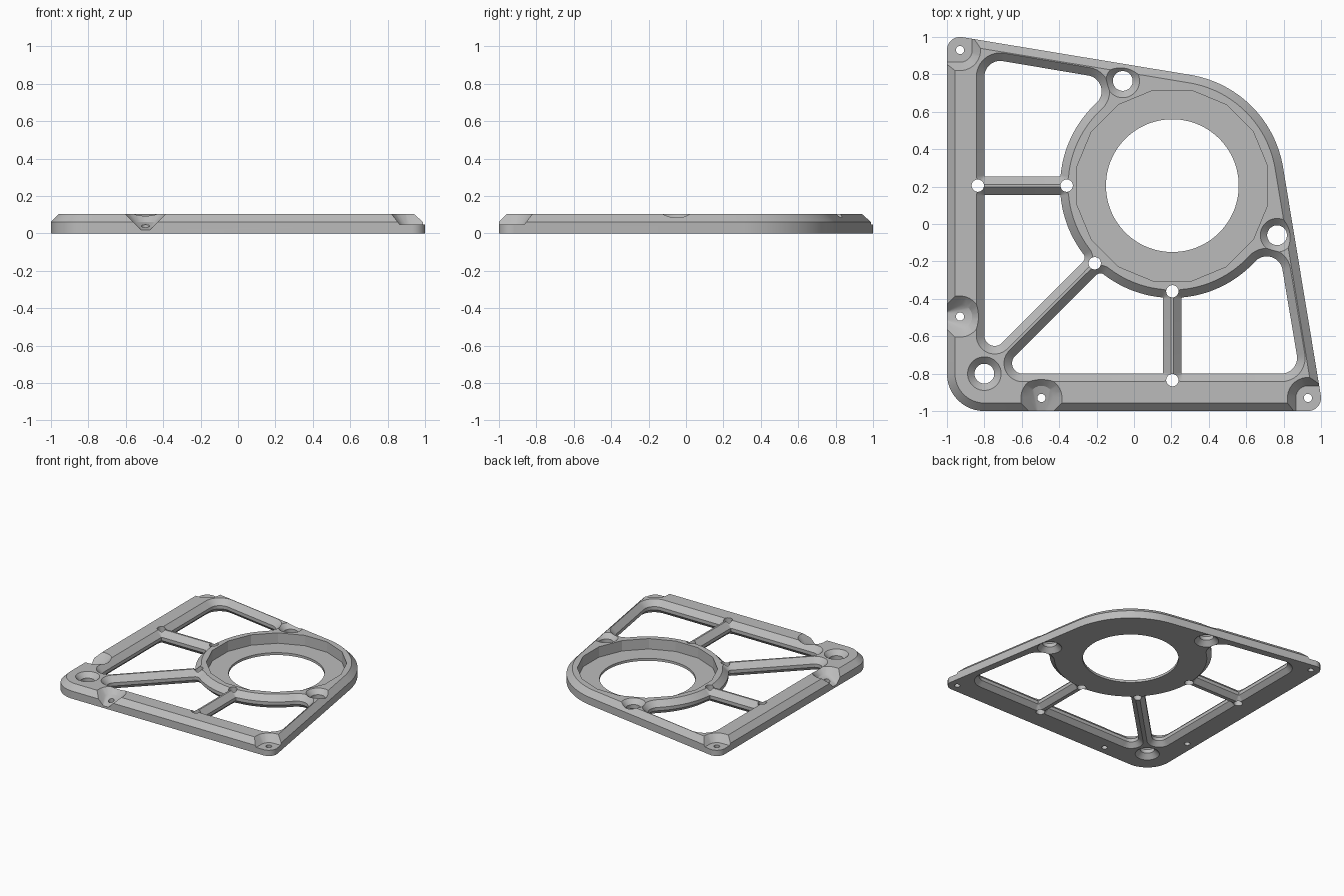
import bpy
import bmesh
import math
from mathutils import Vector

TOP = 0.105        # plate thickness
EDGE = 0.062       # height where the top chamfer starts
CH = TOP - EDGE    # chamfer width
HUB = 0.205        # hub centre on both axes
RING = 0.6         # hub ring radius
EPS = 0.01

cube = bpy.data.objects.get("Cube")
if cube:
    bpy.data.objects.remove(cube, do_unlink=True)

grey = bpy.data.materials.new("light grey")
grey.use_nodes = True
tone = (0.5, 0.5, 0.5, 1)
grey.diffuse_color = tone
grey.node_tree.nodes["Principled BSDF"].inputs["Base Color"].default_value = tone


def belt(circles, grow, steps=14):
    """Closed outline around tangent circles; a negative radius bends inward."""
    cs = [(Vector((x, y)), r + grow) for x, y, r in circles]

    def normal(a, b):
        d = b[0] - a[0]
        ratio = max(-1, min(1, (a[1] - b[1]) / d.length))
        return math.atan2(d.y, d.x) - math.acos(ratio)

    pts = []
    for i, (c, r) in enumerate(cs):
        start = normal(cs[i - 1], cs[i])
        sweep = (normal(cs[i], cs[(i + 1) % len(cs)]) - start) % math.tau
        if r < 0:
            sweep -= math.tau
        for k in range(steps + 1):
            a = start + sweep * k / steps
            pts.append((c.x + r * math.cos(a), c.y + r * math.sin(a)))
    return pts


def ring(x, y, r, n=32):
    return [(x + r * math.cos(math.tau * (k + 0.5) / n),
             y + r * math.sin(math.tau * (k + 0.5) / n)) for k in range(n)]


def swap(pts):
    """Mirror across the diagonal and keep the winding."""
    return [(p[1], p[0]) + tuple(p[2:]) for p in reversed(pts)]


def add_object(name, bm):
    bmesh.ops.recalc_face_normals(bm, faces=bm.faces[:])
    mesh = bpy.data.meshes.new(name)
    bm.to_mesh(mesh)
    bm.free()
    mesh.materials.append(grey)
    obj = bpy.data.objects.new(name, mesh)
    bpy.context.collection.objects.link(obj)
    return obj


def loft(name, levels):
    """Solid through stacked outlines given as (height, points)."""
    bm = bmesh.new()
    rows = [[bm.verts.new((x, y, z)) for x, y in pts] for z, pts in levels]
    n = len(rows[0])
    for low, high in zip(rows, rows[1:]):
        for i in range(n):
            j = (i + 1) % n
            bm.faces.new((low[i], low[j], high[j], high[i]))
    caps = [bm.faces.new(rows[0][::-1]), bm.faces.new(rows[-1])]
    bmesh.ops.triangulate(bm, faces=caps)
    return add_object(name, bm)


def hull(name, pts):
    bm = bmesh.new()
    for p in pts:
        bm.verts.new(p)
    res = bmesh.ops.convex_hull(bm, input=bm.verts[:])
    loose = [v for v in bm.verts if not v.link_faces]
    bmesh.ops.delete(bm, geom=loose, context='VERTS')
    return add_object(name, bm)


# Plate body with chamfered top rim
outline = [(-0.8, -0.8, 0.2), (0.93, -0.93, 0.07),
           (HUB, HUB, RING), (-0.93, 0.93, 0.07)]
plate = loft("frame_plate", [(0, belt(outline, 0, 24)),
                             (EDGE, belt(outline, 0, 24)),
                             (TOP, belt(outline, -CH, 24))])
cutters = []

# Four windows between the spokes, chamfered above and below
hub = (HUB, HUB, -RING)
upper = [(-0.715, 0.787, 0.085), (-0.795, 0.26, 0.005),
         (-0.3975, 0.26, 0.005), hub, (-0.258, 0.71, 0.085)]
middle = [(-0.795, 0.15, 0.005), (-0.745, -0.597, 0.055),
          (-0.294, -0.18, 0.03), hub, (-0.3975, 0.15, 0.005)]
LOW = 0.035
for path in (upper, middle, swap(upper), swap(middle)):
    cutters.append(loft("window_cutter", [
        (-EPS, belt(path, LOW + EPS)), (LOW, belt(path, 0)),
        (EDGE, belt(path, 0)), (TOP + EPS, belt(path, CH + EPS))]))

# Hub recess with sixteen sides, and its round opening
cutters.append(loft("recess_cutter", [(0.02, ring(HUB, HUB, 0.52, 16)),
                                      (TOP + EPS, ring(HUB, HUB, 0.52, 16))]))
cutters.append(loft("opening_cutter", [(-EPS, ring(HUB, HUB, 0.355, 80)),
                                       (TOP, ring(HUB, HUB, 0.355, 80))]))

# Mounting holes countersunk on both sides
SINK = 0.037
for x, y in ((-0.8, -0.8), (-0.06, 0.765), (0.765, -0.06)):
    cutters.append(loft("mount_cutter", [
        (-EPS, ring(x, y, 0.09 + EPS)), (SINK, ring(x, y, 0.053)),
        (TOP - SINK, ring(x, y, 0.053)), (TOP + EPS, ring(x, y, 0.09 + EPS))]))


# Screw pockets: sloped walls around a flat floor
def funnel(x, y, floor):
    slope = 0.045 / (TOP - floor)
    high = 0.065 + slope * (TOP + EPS - floor)
    return ([(*p, floor) for p in ring(x, y, 0.065)]
            + [(*p, TOP + EPS) for p in ring(x, y, high)])


def corner_pocket():
    pts = []
    for dx in (0, -0.2):
        for dy in (0, 0.2):
            pts += funnel(-0.93 + dx, 0.93 + dy, 0.047)
    return pts


def side_pocket():
    y, floor, out = -0.495, 0.06, -1.01
    pts = [p for p in funnel(-0.93, y, floor)]
    for s in (-1, 1):
        pts += [(-0.965, y + s * 0.065, floor), (out, y + s * 0.02, 0.015),
                (out, y + s * 0.12, TOP + EPS)]
    return pts


for pts in (corner_pocket(), side_pocket()):
    cutters.append(hull("pocket_cutter", pts))
    cutters.append(hull("pocket_cutter", swap(pts)))

# Plain through holes: pocket screws and spoke ends
screws = [(-0.93, 0.93), (-0.93, -0.495)]
pins = [(-0.835, HUB), (-0.36, HUB)]
for spots, r in ((screws + swap(screws), 0.022),
                 (pins + swap(pins) + [(-0.21, -0.21)], 0.033)):
    for x, y in spots:
        cutters.append(loft("hole_cutter", [(-EPS, ring(x, y, r, 24)),
                                            (TOP + EPS, ring(x, y, r, 24))]))

# Cut everything out of the plate
bpy.ops.object.select_all(action='DESELECT')
bpy.context.view_layer.objects.active = plate
plate.select_set(True)
for cutter in cutters:
    cutter.hide_render = True
    mod = plate.modifiers.new("cut", 'BOOLEAN')
    mod.operation = 'DIFFERENCE'
    mod.solver = 'EXACT'
    mod.object = cutter
    bpy.ops.object.modifier_apply(modifier=mod.name)
    bpy.data.objects.remove(cutter, do_unlink=True)

bpy.ops.object.shade_smooth_by_angle(angle=math.radians(20))
